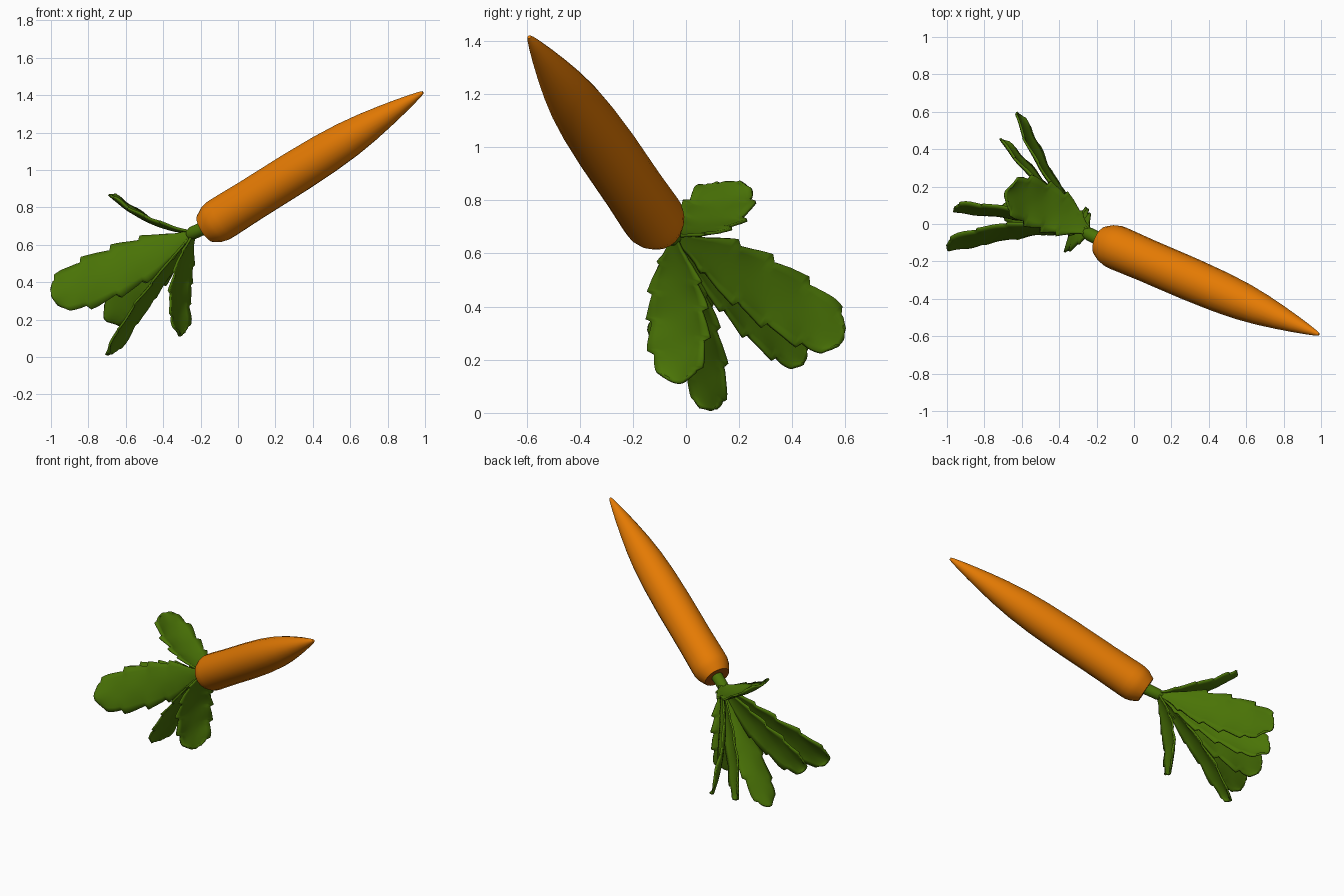
import bpy, bmesh, math
from mathutils import Vector

if "Cube" in bpy.data.objects:
    bpy.data.objects.remove(bpy.data.objects["Cube"])


def material(name, rgb):
    m = bpy.data.materials.new(name)
    m.diffuse_color = (*rgb, 1)
    m.use_nodes = True
    m.node_tree.nodes["Principled BSDF"].inputs["Base Color"].default_value = m.diffuse_color
    return m


ORANGE = material("carrot orange", (0.78, 0.195, 0.001))
BROWN = material("crown brown", (0.3, 0.065, 0.002))
GREEN = material("leaf green", (0.068, 0.172, 0.002))


def finish(name, bm, *mats):
    bmesh.ops.recalc_face_normals(bm, faces=bm.faces)
    me = bpy.data.meshes.new(name)
    bm.to_mesh(me)
    bm.free()
    ob = bpy.data.objects.new(name, me)
    bpy.context.collection.objects.link(ob)
    for m in mats:
        me.materials.append(m)
    bpy.context.view_layer.objects.active = ob
    ob.select_set(True)
    bpy.ops.object.shade_smooth_by_angle(angle=math.radians(35))
    ob.select_set(False)
    return ob


def lathe(name, start, end, profile, mats, sides=16):
    """Rings of (distance, radius) along the line start -> end, capped.
    The start cap takes the last material."""
    start, end = Vector(start), Vector(end)
    axis = (end - start).normalized()
    q = axis.to_track_quat('Z', 'Y')
    bm = bmesh.new()
    rings = []
    for s, r in profile:
        rings.append([bm.verts.new(start + q @ Vector((
            r * math.cos(math.tau * i / sides), r * math.sin(math.tau * i / sides), s)))
            for i in range(sides)])
    for a, b in zip(rings, rings[1:]):
        for i in range(sides):
            j = (i + 1) % sides
            bm.faces.new((a[i], a[j], b[j], b[i]))
    bm.faces.new(rings[0]).material_index = len(mats) - 1
    bm.faces.new(rings[-1])
    return finish(name, bm, *mats)


# Carrot root with its brown crown face, and the short crown stem
HEAD, TIP = (-0.172, -0.092, 0.687), (0.993, -0.592, 1.418)
lathe("carrot_root", HEAD, TIP,
      [(0, 0.084), (0.045, 0.108), (0.08, 0.117), (0.12, 0.118), (0.3, 0.115), (0.6, 0.115),
       (0.8, 0.110), (0.95, 0.1), (1.08, 0.084), (1.2, 0.064), (1.3, 0.045),
       (1.38, 0.028), (1.435, 0.015), (1.458, 0.007)], (ORANGE, BROWN), 20)
lathe("crown_stem", (-0.15, -0.10, 0.705), (-0.27, -0.038, 0.65),
      [(0, 0.038), (0.07, 0.036), (0.11, 0.036), (0.14, 0.025)], (GREEN,))

# Leaves: half-width outline, blunt tip, saw-tooth edges
ROOT = Vector((-0.23, -0.05, 0.668))
OUTLINE = [(0, .014), (.1, .034), (.2, .07), (.3, .095), (.45, .114), (.6, .121),
           (.75, .117), (.86, .105), (.93, .088), (.97, .066), (1, .04)]


def half_width(t):
    for (t0, w0), (t1, w1) in zip(OUTLINE, OUTLINE[1:]):
        if t <= t1:
            return w0 + (w1 - w0) * (t - t0) / (t1 - t0)
    return OUTLINE[-1][1]


def leaf(name, mid, tip, side, scale=1.0, cup=0.02):
    mid, tip, side = Vector(mid), Vector(tip), Vector(side)
    ctrl = 2 * mid - (ROOT + tip) / 2
    rows, cols = 48, 8
    bm = bmesh.new()
    grid = []
    for k in range(rows + 1):
        t = k / rows
        p = (1 - t) ** 2 * ROOT + 2 * t * (1 - t) * ctrl + t * t * tip
        d = ((1 - t) * (ctrl - ROOT) + t * (tip - ctrl)).normalized()
        w = (side - d * side.dot(d)).normalized()
        n = d.cross(w)
        row = []
        for c in range(cols + 1):
            u = 2 * c / cols - 1
            teeth = 0
            if 0.15 < t < 0.95:
                teeth = 0.24 * ((t * 5 + (0.4 if u > 0 else 0)) % 1) - 0.1
            wide = half_width(t) * scale * (1 + teeth * abs(u) ** 3)
            wave = 0.006 * math.sin(t * 22 + u * 2) * abs(u) * t
            bend = cup * u * u * min(1, t * 3) + wave
            # round the tip back at its corners
            back = d * (0.02 * u * u * max(0, (t - 0.9) / 0.1))
            row.append(bm.verts.new(p + w * (u * wide) + n * bend - back))
        grid.append(row)
    for a, b in zip(grid, grid[1:]):
        for c in range(cols):
            bm.faces.new((a[c], a[c + 1], b[c + 1], b[c]))
    ob = finish(name, bm, GREEN)
    mod = ob.modifiers.new("thickness", 'SOLIDIFY')
    mod.thickness = 0.012
    mod.offset = 0


leaf("leaf_top", (-.46, .08, .715), (-.69, .165, .868), (-.43, -1.25, .2), 1.06)
leaf("leaf_front", (-.62, -.05, .48), (-.995, -.14, .32), (-.44, .28, 1), 1.1)
leaf("leaf_left", (-.62, .035, .47), (-.965, .068, .34), (-.42, .3, 1))
leaf("leaf_back", (-.48, .27, .475), (-.62, .59, .27), (-.42, .36, 1), 1.06)
leaf("leaf_back_low", (-.50, .20, .42), (-.71, .45, .20), (-.62, .42, 1), 0.9)
leaf("leaf_right", (-.32, -.025, .40), (-.31, -.025, .11), (.5, 1, 0), 1.0)
leaf("leaf_bottom", (-.49, .045, .34), (-.705, .092, .01), (.5, .85, .1), 0.75)
